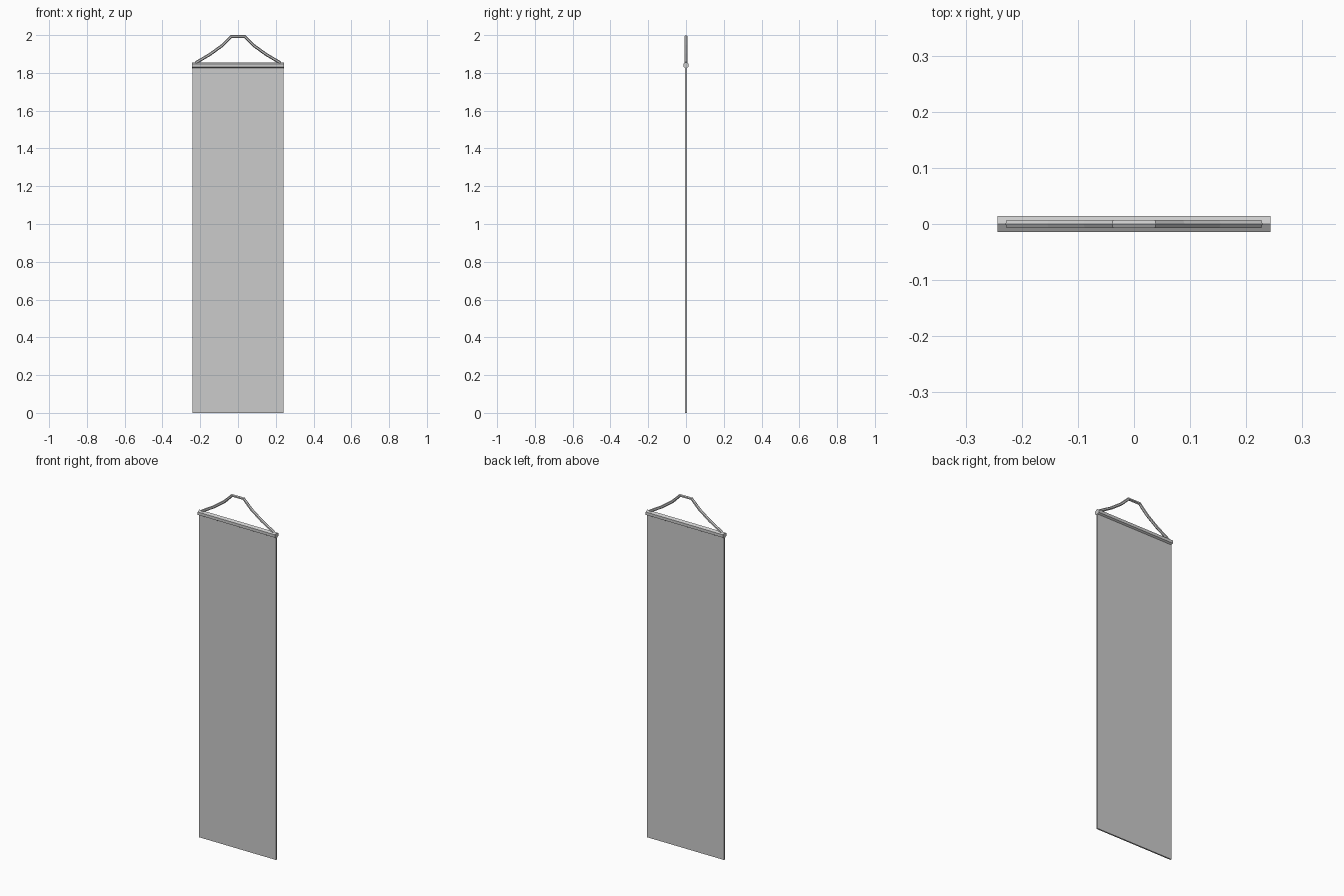
import bpy, bmesh, math
from mathutils import Vector

if "Cube" in bpy.data.objects:
    bpy.data.objects.remove(bpy.data.objects["Cube"])


def finish(name, bm):
    bmesh.ops.recalc_face_normals(bm, faces=bm.faces)
    mesh = bpy.data.meshes.new(name)
    bm.to_mesh(mesh)
    bm.free()
    obj = bpy.data.objects.new(name, mesh)
    bpy.context.collection.objects.link(obj)
    return obj


def tube(name, path, radius, sides):
    """Sweep a polygon along a path in the xz plane, with a ridge on top."""
    bm = bmesh.new()
    pts = [Vector((x, 0, z)) for x, z in path]
    rings = []
    for i, p in enumerate(pts):
        a = (p - pts[i - 1]).normalized() if i > 0 else None
        b = (pts[i + 1] - p).normalized() if i < len(pts) - 1 else None
        t = ((a or b) + (b or a)).normalized()
        up = Vector((-t.z, 0, t.x))
        ring = []
        for k in range(sides):
            ang = 2 * math.pi * k / sides
            offset = up * math.cos(ang) + Vector((0, math.sin(ang), 0))
            ring.append(bm.verts.new(p + offset * radius))
        rings.append(ring)
    for r, s in zip(rings, rings[1:]):
        for k in range(sides):
            n = (k + 1) % sides
            bm.faces.new((r[k], r[n], s[n], s[k]))
    bm.faces.new(rings[0])
    bm.faces.new(rings[-1])
    return finish(name, bm)


# Hanging cloth panel
bm = bmesh.new()
bmesh.ops.create_cube(bm, size=1)
bmesh.ops.scale(bm, vec=(0.484, 0.008, 1.836), verts=bm.verts)
bmesh.ops.translate(bm, vec=(0, 0, 0.918), verts=bm.verts)
finish("banner_cloth", bm)

# Top rod
tube("top_rod", [(-0.243, 1.84), (0.243, 1.84)], 0.0163, 6)

# Hanging cord, mirrored about the middle
half = [(0.225, 1.853), (0.15, 1.897), (0.085, 1.944), (0.036, 1.992)]
tube("hanging_cord", [(-x, z) for x, z in half] + half[::-1], 0.008, 6)
